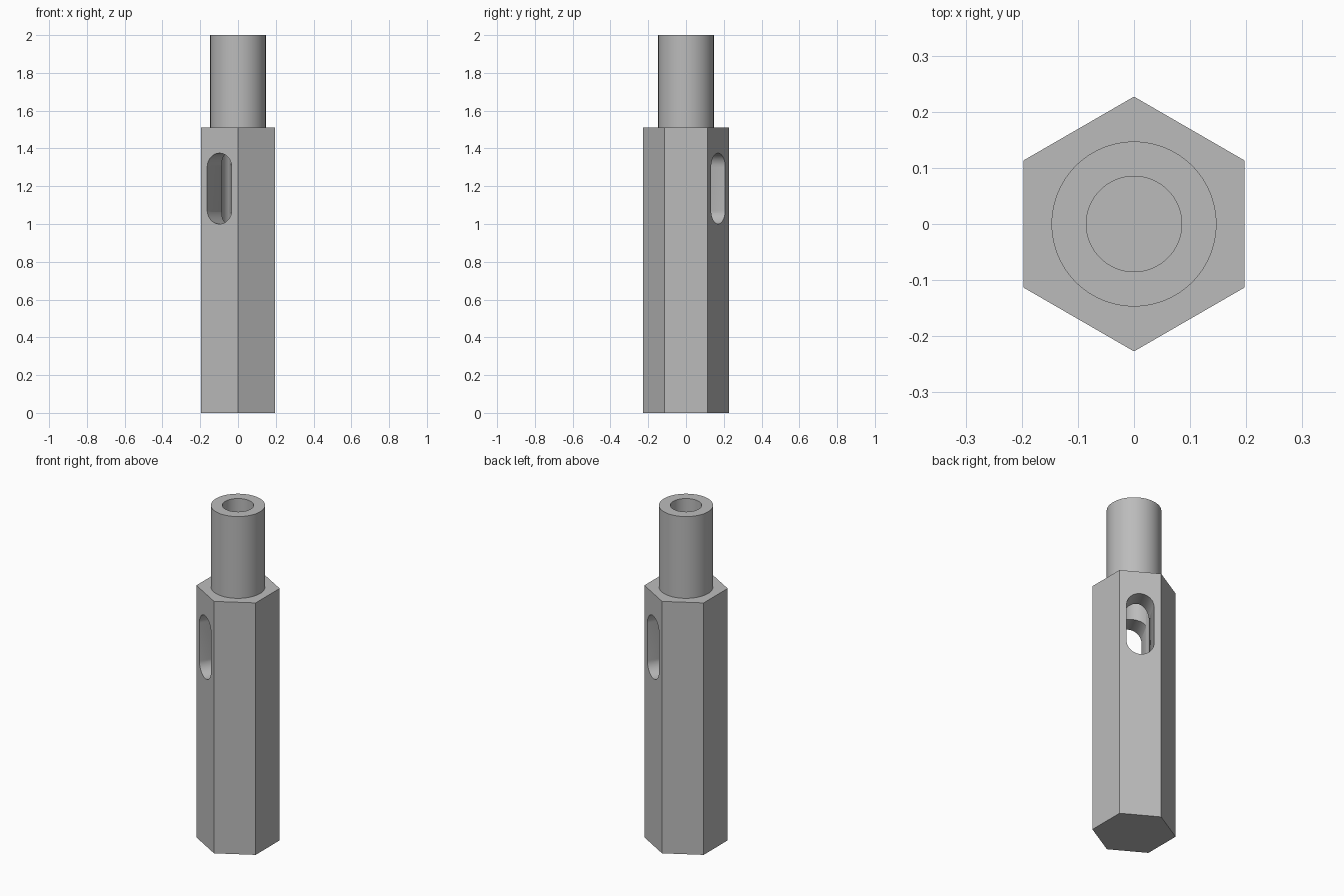
import bpy
import bmesh
from math import radians, cos, sin, pi
from mathutils import Matrix

cube = bpy.data.objects.get("Cube")
if cube:
    bpy.data.objects.remove(cube, do_unlink=True)

steel = bpy.data.materials.new("steel grey")
steel.use_nodes = True
GREY = (0.5, 0.5, 0.5, 1)
steel.diffuse_color = GREY
steel.node_tree.nodes["Principled BSDF"].inputs["Base Color"].default_value = GREY

HEX_RADIUS, SHOULDER, TOP = 0.227, 1.51, 2.0
SHAFT_RADIUS, BORE_RADIUS, BORE_FLOOR = 0.147, 0.085, 0.9
SLOT_HALF_WIDTH, SLOT_LOW, SLOT_HIGH = 0.075, 1.0, 1.375


def prism(name, profile, z0, z1):
    """Extrude a closed 2D outline from z0 to z1."""
    bm = bmesh.new()
    face = bm.faces.new([bm.verts.new((x, y, z0)) for x, y in profile])
    grown = bmesh.ops.extrude_face_region(bm, geom=[face])["geom"]
    top = [v for v in grown if isinstance(v, bmesh.types.BMVert)]
    bmesh.ops.translate(bm, verts=top, vec=(0, 0, z1 - z0))
    bmesh.ops.recalc_face_normals(bm, faces=bm.faces)
    mesh = bpy.data.meshes.new(name)
    bm.to_mesh(mesh)
    bm.free()
    mesh.materials.append(steel)
    obj = bpy.data.objects.new(name, mesh)
    bpy.context.collection.objects.link(obj)
    return obj


def circle(radius, sides, start=0.0):
    return [(radius * cos(start + 2 * pi * i / sides),
             radius * sin(start + 2 * pi * i / sides)) for i in range(sides)]


def combine(target, tool, operation):
    """Apply a boolean and discard the tool."""
    mod = target.modifiers.new(tool.name, 'BOOLEAN')
    mod.operation, mod.object, mod.solver = operation, tool, 'EXACT'
    bpy.ops.object.select_all(action='DESELECT')
    bpy.context.view_layer.objects.active = target
    target.select_set(True)
    bpy.ops.object.modifier_apply(modifier=mod.name)
    bpy.data.objects.remove(tool, do_unlink=True)


# Hexagonal body with a round shaft on top
body = prism("hex_sleeve", circle(HEX_RADIUS, 6, pi / 2), 0, SHOULDER)
combine(body, prism("shaft", circle(SHAFT_RADIUS, 96), SHOULDER - 0.1, TOP), 'UNION')

# Blind bore from the top
combine(body, prism("bore", circle(BORE_RADIUS, 96), BORE_FLOOR, TOP + 0.1), 'DIFFERENCE')

# Round-ended slot straight through two opposite flats
STEPS = 24
half_run = (SLOT_HIGH - SLOT_LOW) / 2 - SLOT_HALF_WIDTH
outline = []
for side in (1, -1):
    for i in range(STEPS + 1):
        a = pi * i / STEPS
        outline.append((side * SLOT_HALF_WIDTH * cos(a),
                        side * (SLOT_HALF_WIDTH * sin(a) + half_run)))
slot = prism("slot", outline, -0.4, 0.4)
slot.data.transform(Matrix.Translation((0, 0, (SLOT_LOW + SLOT_HIGH) / 2))
                    @ Matrix.Rotation(radians(-30), 4, 'Z')
                    @ Matrix.Rotation(radians(90), 4, 'X'))
combine(body, slot, 'DIFFERENCE')

bpy.ops.object.shade_smooth_by_angle(angle=radians(30))
